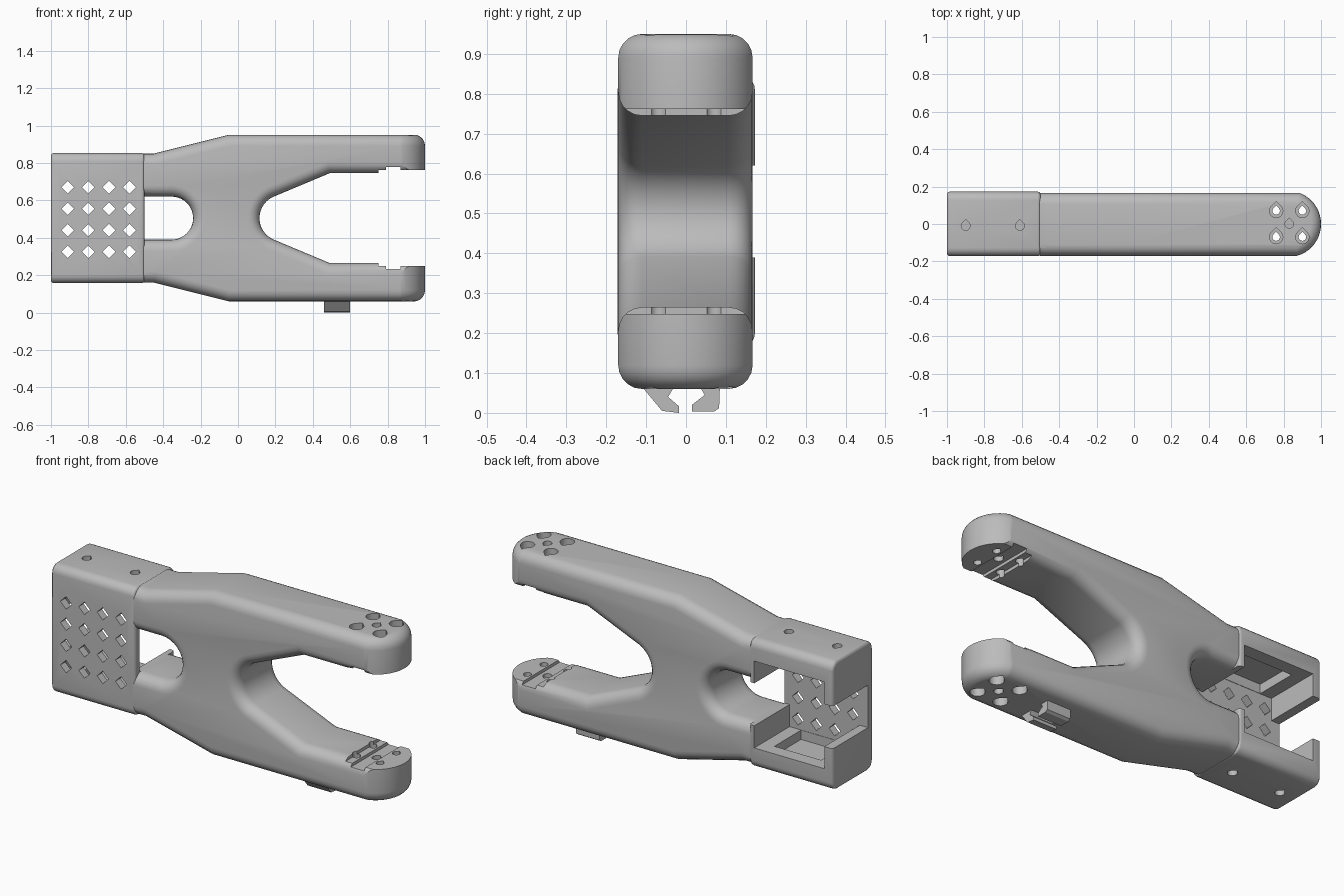
import bpy, bmesh
from math import sin, cos, pi, radians

if "Cube" in bpy.data.objects:
    bpy.data.objects.remove(bpy.data.objects["Cube"])

grey = bpy.data.materials.new("plain grey")
grey.use_nodes = True
grey.diffuse_color = (0.5, 0.5, 0.5, 1)
grey.node_tree.nodes["Principled BSDF"].inputs["Base Color"].default_value = (0.5, 0.5, 0.5, 1)

MID = 0.505      # mirror height of the fork
PLACE = {"x": lambda u, v, p: (p, u, v),
         "y": lambda u, v, p: (u, p, v),
         "z": lambda u, v, p: (u, v, p)}


def arc(cx, cy, rx, ry, start, end, n=10):
    angles = [radians(start + (end - start) * i / n) for i in range(n + 1)]
    return [(cx + rx * cos(a), cy + ry * sin(a)) for a in angles]


def inset(pts, d):
    """Move a counter-clockwise outline inwards with mitred corners."""
    out = []
    for i, (x, y) in enumerate(pts):
        normals = []
        for (ax, ay), (bx, by) in ((pts[i - 1], (x, y)), ((x, y), pts[(i + 1) % len(pts)])):
            ex, ey = bx - ax, by - ay
            length = (ex * ex + ey * ey) ** 0.5
            normals.append((-ey / length, ex / length))
        (ax, ay), (bx, by) = normals
        k = d / (1 + ax * bx + ay * by)
        out.append((x + k * (ax + bx), y + k * (ay + by)))
    return out


def prism(name, pts, axis, lo, hi, r=0.0, seg=5):
    """Extrude an outline along an axis, rounding both rims by r."""
    steps = [(r * (1 - sin(a)), r * (1 - cos(a)))
             for a in (pi / 2 * i / seg for i in range(seg, -1, -1))] if r else [(0, 0)]
    levels = [(lo + p, d) for p, d in steps] + [(hi - p, d) for p, d in reversed(steps)]
    bm = bmesh.new()
    rings = [[bm.verts.new(PLACE[axis](u, v, p)) for u, v in inset(pts, d)] for p, d in levels]
    for a, b in zip(rings, rings[1:]):
        for i in range(len(a)):
            bm.faces.new((a[i - 1], a[i], b[i], b[i - 1]))
    bm.faces.new(rings[0])
    bm.faces.new(rings[-1])
    bmesh.ops.recalc_face_normals(bm, faces=bm.faces)
    mesh = bpy.data.meshes.new(name)
    bm.to_mesh(mesh)
    bm.free()
    mesh.materials.append(grey)
    ob = bpy.data.objects.new(name, mesh)
    bpy.context.collection.objects.link(ob)
    return ob


def rect(a, b, c, d):
    return [(a, c), (b, c), (b, d), (a, d)]


def block(x0, x1, y0, y1, z0, z1):
    return prism("cutter", rect(x0, x1, z0, z1), "y", y0, y1)


def teardrop(x, y, r):
    return arc(x, y, r, r, 135, 405, 12) + [(x, y + 1.41 * r)]


def combine(target, tool, operation="DIFFERENCE"):
    mod = target.modifiers.new("combine", "BOOLEAN")
    mod.operation, mod.object, mod.solver = operation, tool, "EXACT"
    bpy.context.view_layer.objects.active = target
    bpy.ops.object.modifier_apply(modifier=mod.name)
    bpy.data.objects.remove(tool)


# Forked body: lower half of the outline, mirrored to the upper half
half = arc(-0.355, MID, 0.115, 0.115, 0, -90)
half += [(-0.56, 0.39), (-0.56, 0.16), (-0.45, 0.16), (-0.05, 0.06),
         (1.1, 0.06), (1.1, 0.265), (0.49, 0.265)]
half += arc(0.24, MID, 0.125, 0.125, 245, 180)
outline = half + [(x, 2 * MID - z) for x, z in reversed(half[1:-1])]
frame = prism("forked_frame", outline, "y", -0.17, 0.167, 0.06)

# Rounded arm tips
plan = [(-1.2, -0.175)] + arc(0.83, 0, 0.17, 0.175, -90, 90, 24) + [(-1.2, 0.175)]
combine(frame, prism("cutter", plan, "z", 0.059, 0.951, 0.06), "INTERSECT")

# Housing at the rear end
c = 0.045
section = (arc(0.173 - c, 0.157 + c, c, c, -90, 0, 5) + arc(0.173 - c, 0.853 - c, c, c, 0, 90, 5)
           + arc(c - 0.172, 0.853 - c, c, c, 90, 180, 5) + arc(c - 0.172, 0.157 + c, c, c, 180, 270, 5))
combine(frame, prism("housing", section, "x", -1.0, -0.5, 0.015, 3), "UNION")

# Open cavity, centre passage and inner pocket of the housing
combine(frame, block(-0.95, -0.53, -0.13, 0.3, 0.27, 0.74))
combine(frame, block(-1.1, -0.45, -0.13, 0.3, 0.39, 0.62))
combine(frame, block(-0.88, -0.6, -0.128, 0.1, 0.22, 0.79))

# Grid of diamond vents in the front wall
h = 0.034
for i in range(4):
    for j in range(4):
        x, z = -0.91 + 0.11 * i, 0.325 + 0.115 * j
        combine(frame, prism("cutter", [(x, z - h), (x + h, z), (x, z + h), (x - h, z)],
                             "y", -0.3, -0.1))


def cut_both(pts, lo, hi):
    """Cut a vertical shape in the upper arm and its mirror in the lower arm."""
    combine(frame, prism("cutter", pts, "z", lo, hi))
    combine(frame, prism("cutter", pts, "z", 2 * MID - hi, 2 * MID - lo))


# Mounting pads, their grooves and screw holes
cut_both(rect(0.75, 1.2, -0.3, 0.3), 0.70, 0.762)
cut_both(rect(0.79, 0.87, -0.3, 0.3), 0.71, 0.778)
for x in (0.76, 0.9):
    for y in (-0.07, 0.07):
        cut_both(teardrop(x, y, 0.02), 0.7, 0.9)
        cut_both(teardrop(x, y, 0.036), 0.83, 1.1)
cut_both(teardrop(0.83, 0, 0.023), 0.9, 1.1)
cut_both(teardrop(0.83, 0, 0.023), 0.7, 0.82)

# Blind screw holes in the housing
for x in (-0.9, -0.61):
    cut_both(teardrop(x, -0.01, 0.024), 0.81, 1.1)

# Pair of cable hooks under the lower arm
hooks = {
    "cable_hook_front": [(-0.11, 0.065), (-0.06, 0.005), (-0.018, 0.0), (-0.018, 0.017),
                         (-0.045, 0.04), (-0.03, 0.065)],
    "cable_hook_back": [(0.085, 0.065), (0.035, 0.065), (0.047, 0.045), (0.015, 0.02),
                        (0.015, 0.003), (0.07, 0.003), (0.083, 0.012)],
}
parts = [frame]
for name, pts in hooks.items():
    area = sum(pts[i - 1][0] * p[1] - p[0] * pts[i - 1][1] for i, p in enumerate(pts))
    parts.append(prism(name, pts if area > 0 else pts[::-1], "x", 0.46, 0.6))

# Smooth rounded surfaces, keep cut edges sharp
for ob in parts:
    bpy.ops.object.select_all(action="DESELECT")
    ob.select_set(True)
    bpy.context.view_layer.objects.active = ob
    bpy.ops.object.shade_smooth_by_angle(angle=radians(30))
